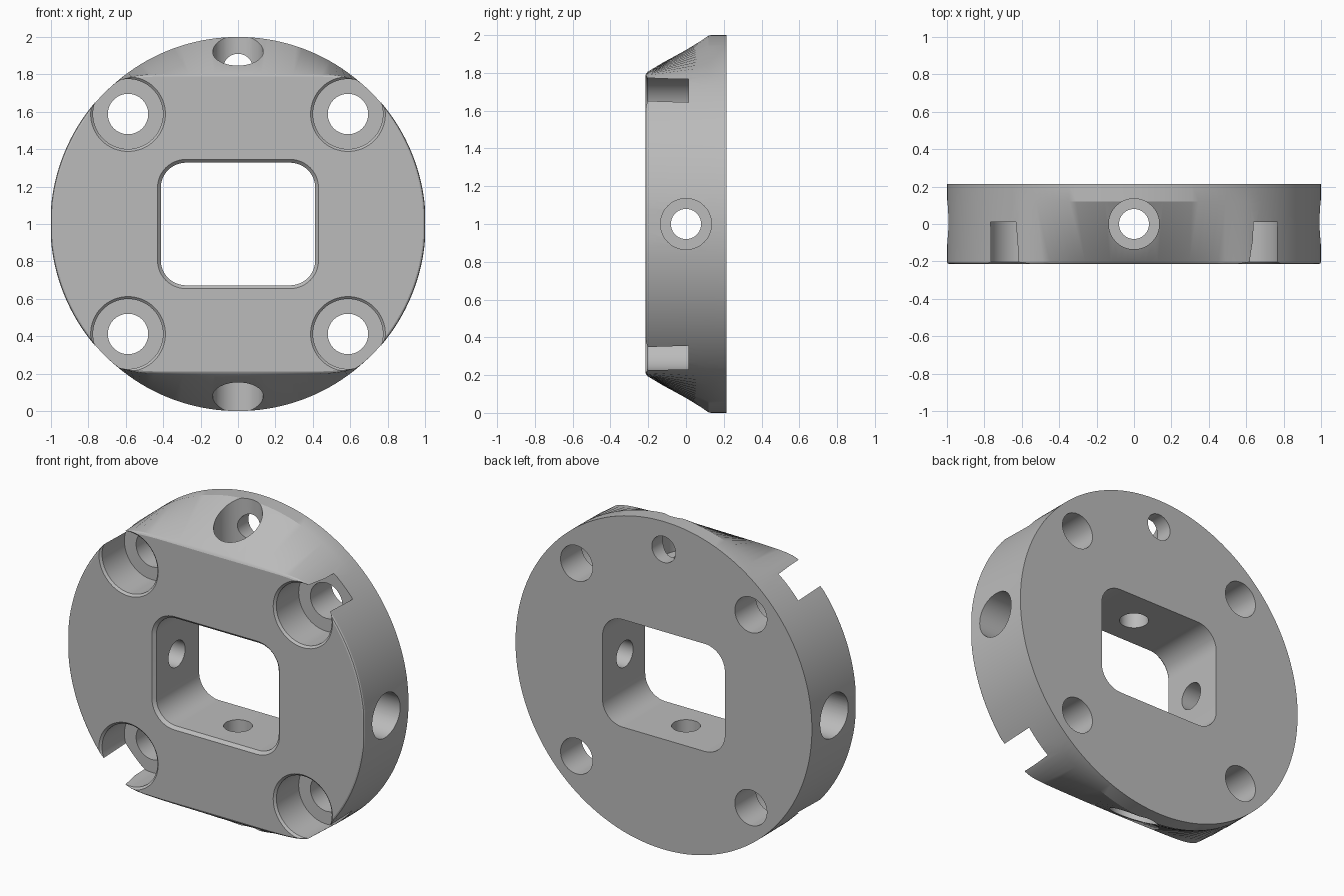
import bpy, bmesh, math
from mathutils import Matrix, Vector

if "Cube" in bpy.data.objects:
    bpy.data.objects.remove(bpy.data.objects["Cube"], do_unlink=True)

FRONT, BACK, MID = -0.215, 0.215, 1.0

grey = bpy.data.materials.new("plain_grey")
grey.use_nodes = True
colour = (0.5, 0.5, 0.5, 1)
grey.diffuse_color = colour
grey.node_tree.nodes["Principled BSDF"].inputs["Base Color"].default_value = colour


def loft(name, rings):
    """Skin a stack of equal-length rings and cap both ends."""
    bm = bmesh.new()
    loops = [[bm.verts.new(p) for p in ring] for ring in rings]
    n = len(loops[0])
    for a, b in zip(loops, loops[1:]):
        for i in range(n):
            j = (i + 1) % n
            bm.faces.new((a[i], a[j], b[j], b[i]))
    bm.faces.new(loops[0])
    bm.faces.new(loops[-1])
    bmesh.ops.recalc_face_normals(bm, faces=bm.faces)
    mesh = bpy.data.meshes.new(name)
    bm.to_mesh(mesh)
    bm.free()
    mesh.materials.append(grey)
    obj = bpy.data.objects.new(name, mesh)
    bpy.context.collection.objects.link(obj)
    return obj


def bore(name, profile, origin, axis, n=64):
    """Stepped round cutter: profile holds (radius, distance along axis)."""
    place = Matrix.Translation(origin) @ Vector(axis).to_track_quat("Z", "Y").to_matrix().to_4x4()
    angles = [math.tau * i / n for i in range(n)]
    return loft(name, [[place @ Vector((r * math.cos(a), r * math.sin(a), d)) for a in angles]
                       for r, d in profile])


def front_radius(a):
    """Soft blend of a circle with flat top, bottom and sides."""
    p = 30
    flat = (abs(math.sin(a)) / 0.8) ** p
    return min((1.004 ** -p + flat) ** (-1 / p), 1 / max(abs(math.cos(a)), 0.01))


def body_ring(y, blend, shrink=0.0, n=160):
    ring = []
    for i in range(n):
        a = math.tau * i / n
        r = front_radius(a) * (1 - blend) + blend - shrink
        ring.append((r * math.cos(a), y, MID + r * math.sin(a)))
    return ring


def window_ring(y, w, h, r, steps=12):
    ring = []
    for k, (sx, sz) in enumerate([(1, 1), (-1, 1), (-1, -1), (1, -1)]):
        for i in range(steps + 1):
            a = (k + i / steps) * math.pi / 2
            ring.append((sx * (w - r) + r * math.cos(a), y, MID + sz * (h - r) + r * math.sin(a)))
    return ring


# Disc that blends from a flattened front outline to a round back
body = loft("flange_body", [
    body_ring(FRONT, 0, 0.012), body_ring(FRONT + 0.004, 0, 0.004), body_ring(FRONT + 0.012, 0.03),
    body_ring(0.12, 1), body_ring(BACK, 1)])

# Central window with a chamfered front rim
cutters = [loft("window_cutter", [
    window_ring(FRONT - 0.02, 0.45, 0.365, 0.17), window_ring(FRONT + 0.018, 0.413, 0.328, 0.135),
    window_ring(BACK + 0.1, 0.413, 0.328, 0.135)])]

# Four corner screw holes with open, round pockets
for sx in (-1, 1):
    for sz in (-1, 1):
        cutters.append(bore("pocket_cutter", [
            (0.2, FRONT - 0.1), (0.2, FRONT), (0.187, FRONT + 0.012), (0.187, 0.012),
            (0.108, 0.012), (0.108, BACK + 0.1)], (sx * 0.588, 0, MID + sz * 0.588), (0, 1, 0)))

# Four radial counterbored holes
for axis in [(1, 0, 0), (-1, 0, 0), (0, 0, 1), (0, 0, -1)]:
    cutters.append(bore("radial_cutter", [
        (0.08, 0.25), (0.08, 0.68), (0.135, 0.68), (0.135, 1.1)], (0, 0, MID), axis))

# Small hole from the back into the top counterbore
cutters.append(bore("back_hole_cutter", [(0.08, 0.0), (0.08, BACK + 0.1)], (0, 0, 1.83), (0, 1, 0)))

bpy.ops.object.select_all(action="DESELECT")
body.select_set(True)
bpy.context.view_layer.objects.active = body
for cutter in cutters:
    cutter.hide_render = True
    cut = body.modifiers.new("cut", "BOOLEAN")
    cut.operation = "DIFFERENCE"
    cut.solver = "EXACT"
    cut.object = cutter
    bpy.ops.object.modifier_apply(modifier=cut.name)
    bpy.data.objects.remove(cutter, do_unlink=True)

bpy.ops.object.shade_smooth_by_angle(angle=math.radians(25))
